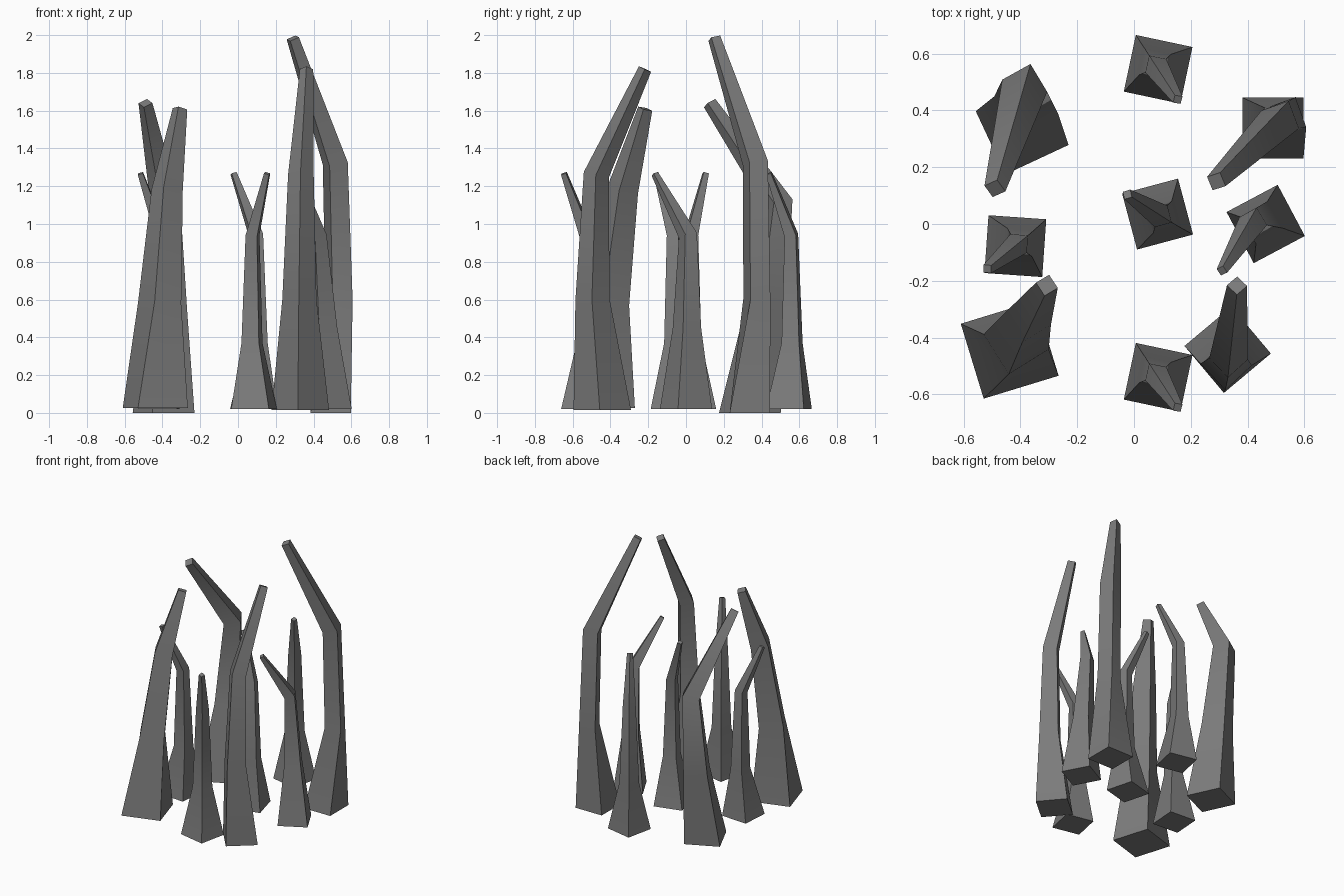
import bpy, bmesh
from math import radians, cos, sin
from mathutils import Vector, Quaternion

if "Cube" in bpy.data.objects:
    bpy.data.objects.remove(bpy.data.objects["Cube"])

UP = Vector((0, 0, 1))

# Dark grey stone
stone = bpy.data.materials.new("dark_stone")
stone.diffuse_color = (0.2, 0.2, 0.2, 1)
stone.use_nodes = True
stone.node_tree.nodes["Principled BSDF"].inputs["Base Color"].default_value = stone.diffuse_color


def spike(name, rings, base_angle, tip_angle):
    """Four-sided tapering spike; rings are (x, y, z, half_width) from base to tip."""
    bm = bmesh.new()
    pts = [Vector(r[:3]) for r in rings]
    last = len(rings) - 1
    loops = []
    for i, (p, r) in enumerate(zip(pts, rings)):
        # upper rings tilt to follow the bend, the base stays flat
        if i == 0:
            tilt = Quaternion()
        else:
            d = (p - pts[i - 1]).normalized()
            if i < last:
                d = d + (pts[i + 1] - p).normalized()
            tilt = UP.rotation_difference(d)
        turn = Quaternion(UP, radians(base_angle if i == 0 else tip_angle))
        h = r[3]
        loops.append([bm.verts.new(p + tilt @ (turn @ Vector((sx * h, sy * h, 0))))
                      for sx, sy in ((-1, -1), (1, -1), (1, 1), (-1, 1))])
    for a, b in zip(loops, loops[1:]):
        for k in range(4):
            n = (k + 1) % 4
            bm.faces.new((a[k], a[n], b[n], b[k]))
    bm.faces.new(loops[0][::-1])
    bm.faces.new(loops[-1])
    bmesh.ops.recalc_face_normals(bm, faces=bm.faces)
    me = bpy.data.meshes.new(name)
    bm.to_mesh(me)
    bm.free()
    me.materials.append(stone)
    ob = bpy.data.objects.new(name, me)
    bpy.context.collection.objects.link(ob)
    # soft bends, sharp corner ridges
    bpy.ops.object.select_all(action='DESELECT')
    ob.select_set(True)
    bpy.context.view_layer.objects.active = ob
    bpy.ops.object.shade_smooth_by_angle(angle=radians(40))


def small_spike(name, x, y, angle, lean):
    """Short spike whose tip leans toward one corner of its base."""
    dx, dy = cos(radians(lean)), sin(radians(lean))
    profile = ((0, 0.02, 0.102), (-0.02, 0.37, 0.047), (-0.015, 0.94, 0.031), (0.127, 1.268, 0.014))
    spike(name, [(x + dx * o, y + dy * o, z, h) for o, z, h in profile], angle, angle)


# Tall outer spikes, all bending inward
spike("tall_spike_back_right",
      [(0.49, 0.338, 0, 0.107), (0.535, 0.375, 0.6, 0.056),
       (0.515, 0.368, 1.32, 0.052), (0.29, 0.15, 1.983, 0.026)], 0, 20)
spike("tall_spike_back_left",
      [(-0.394, 0.338, 0, 0.123), (-0.38, 0.42, 0.52, 0.082),
       (-0.385, 0.487, 1.11, 0.058), (-0.49, 0.125, 1.64, 0.027)], 25, 30)
spike("tall_spike_front_left",
      [(-0.438, -0.443, 0.025, 0.138), (-0.415, -0.415, 0.58, 0.083),
       (-0.375, -0.335, 1.18, 0.06), (-0.307, -0.216, 1.61, 0.028)], 17, 32)
spike("tall_spike_front_right",
      [(0.33, -0.443, 0.015, 0.108), (0.325, -0.495, 0.6, 0.064),
       (0.333, -0.475, 1.26, 0.048), (0.363, -0.217, 1.82, 0.025)], 40, 43)

# Short inner spikes
small_spike("short_spike_back", 0.085, 0.545, -12, -57)
small_spike("short_spike_front", 0.085, -0.54, -12, -57)
small_spike("short_spike_centre", 0.083, 0.035, 15, 147)
small_spike("short_spike_left", -0.418, -0.078, -4, 219)
spike("short_spike_right",
      [(0.464, 0, 0.02, 0.102), (0.45, 0.005, 0.45, 0.055),
       (0.42, 0.01, 0.94, 0.036), (0.31, -0.165, 1.265, 0.014)], 28, 30)
